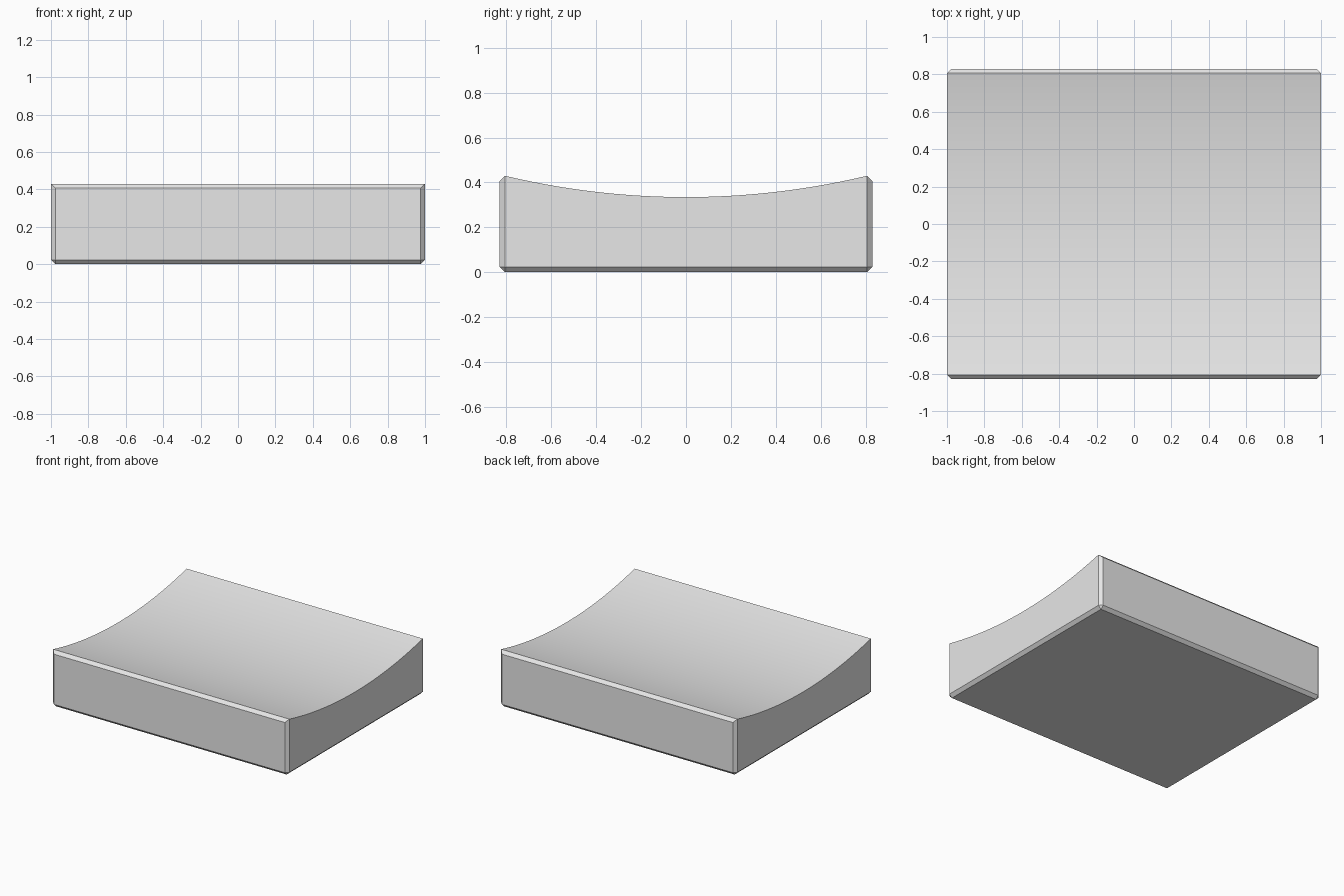
import bpy, bmesh, math

old = bpy.data.objects.get("Cube")
if old:
    bpy.data.objects.remove(old, do_unlink=True)

# Block dimensions
HALF_X, HALF_Y = 1.0, 0.83
TOP, DIP = 0.43, 0.335      # height at the rims and in the middle of the hollow
C = 0.023                   # chamfer width
SEGMENTS = 48

# Arc through the two rims and the lowest point
RIM = HALF_Y - C
SAG = TOP - DIP
RADIUS = (RIM ** 2 + SAG ** 2) / (2 * SAG)
ANGLE = math.asin(RIM / RADIUS)

grey = bpy.data.materials.new("plain grey")
grey.use_nodes = True
grey.diffuse_color = (0.8, 0.8, 0.8, 1)
grey.node_tree.nodes["Principled BSDF"].inputs["Base Color"].default_value = (0.8, 0.8, 0.8, 1)


def section(bm, y, half_width, low, floor, top):
    """Six-point cross-section: chamfered at the bottom, sharp at the top."""
    inner = HALF_X - C
    points = [(-inner, floor), (inner, floor), (half_width, low),
              (half_width, top), (-half_width, top), (-half_width, low)]
    return [bm.verts.new((x, y, z)) for x, z in points]


bm = bmesh.new()

# Sections from front to back; the narrower end sections make the end chamfers
rings = [section(bm, -HALF_Y, HALF_X - C, C, C, TOP - C)]
for i in range(SEGMENTS + 1):
    a = ANGLE * (2 * i / SEGMENTS - 1)
    z = DIP + RADIUS * (1 - math.cos(a))
    rings.append(section(bm, RADIUS * math.sin(a), HALF_X, C, 0, z))
rings.append(section(bm, HALF_Y, HALF_X - C, C, C, TOP - C))

# Skin the sections and cap the ends
for a, b in zip(rings, rings[1:]):
    for i in range(6):
        j = (i + 1) % 6
        bm.faces.new((a[i], a[j], b[j], b[i]))
bm.faces.new(rings[0])
bm.faces.new(rings[-1])

# Close the corners and merge the flat sides and base
bmesh.ops.remove_doubles(bm, verts=bm.verts, dist=1e-5)
bmesh.ops.recalc_face_normals(bm, faces=bm.faces)
bmesh.ops.dissolve_limit(bm, angle_limit=math.radians(0.1), verts=bm.verts, edges=bm.edges)

mesh = bpy.data.meshes.new("hollowed_block")
bm.to_mesh(mesh)
bm.free()
mesh.materials.append(grey)
block = bpy.data.objects.new("hollowed_block", mesh)
bpy.context.collection.objects.link(block)

# Smooth hollow, crisp chamfers
bpy.ops.object.select_all(action='DESELECT')
block.select_set(True)
bpy.context.view_layer.objects.active = block
bpy.ops.object.shade_smooth_by_angle(angle=math.radians(20))
